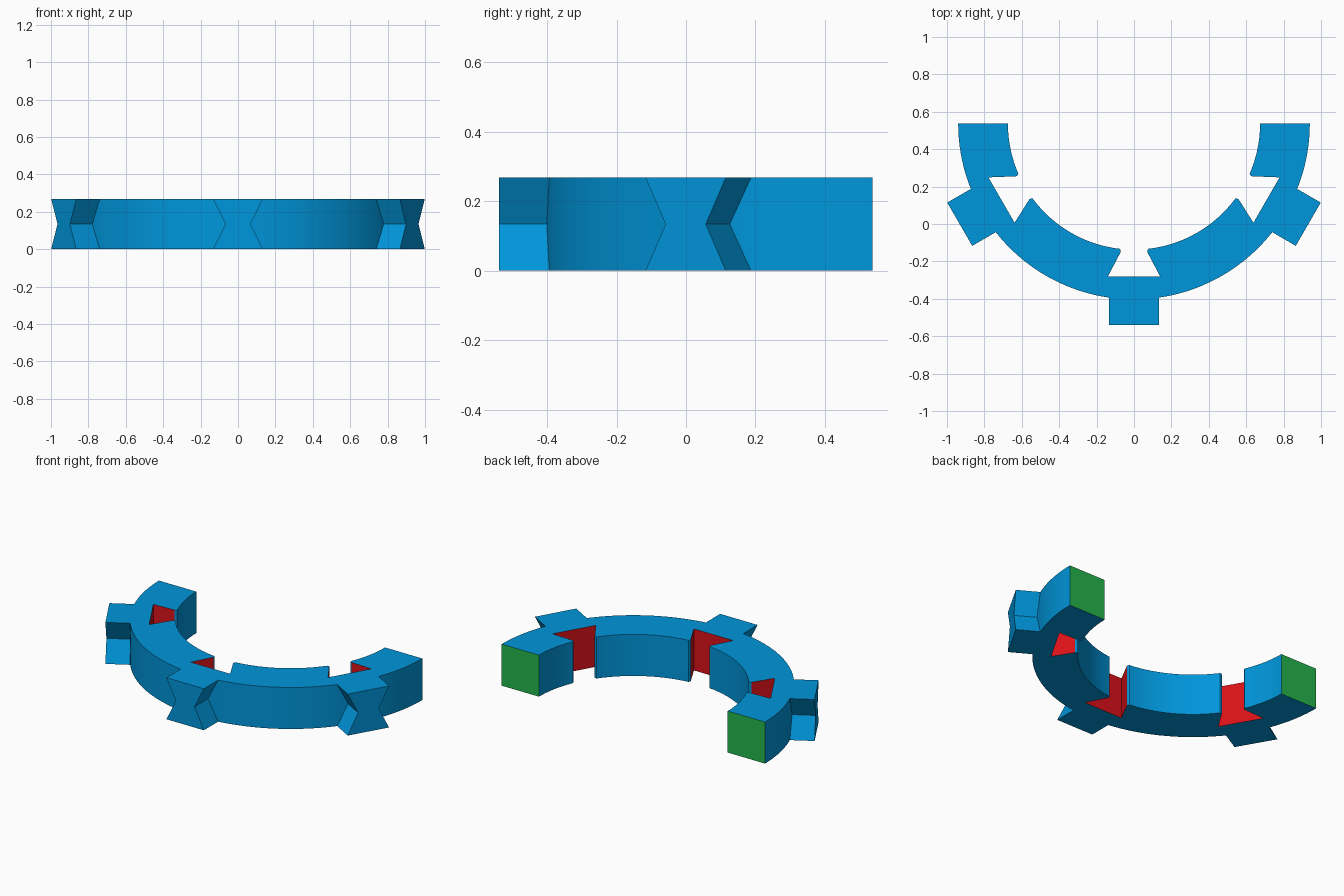
import bpy, bmesh, math

if "Cube" in bpy.data.objects:
    bpy.data.objects.remove(bpy.data.objects["Cube"])

H = 0.268                     # height
R_OUT, R_IN, R_TAB = 0.94, 0.674, 1.076
CY = 0.537                    # arc centre on y
JOINTS = (210, 270, 330)      # joint directions in degrees


def material(name, rgb):
    m = bpy.data.materials.new(name)
    m.diffuse_color = (*rgb, 1)
    m.use_nodes = True
    m.node_tree.nodes["Principled BSDF"].inputs["Base Color"].default_value = m.diffuse_color
    return m


BLUE = material("blue", (0.0, 0.305, 0.71))
RED = material("red", (0.70, 0.006, 0.01))
GREEN = material("green", (0.018, 0.46, 0.07))


def place(angle, r, u=0.0):
    """Point at radius r along the angle, shifted u sideways."""
    a = math.radians(angle)
    return (r * math.cos(a) - u * math.sin(a),
            CY + r * math.sin(a) + u * math.cos(a))


def finish(name, bm, mats):
    bmesh.ops.recalc_face_normals(bm, faces=bm.faces)
    me = bpy.data.meshes.new(name)
    bm.to_mesh(me)
    bm.free()
    ob = bpy.data.objects.new(name, me)
    bpy.context.collection.objects.link(ob)
    for m in mats:
        me.materials.append(m)
    bpy.ops.object.select_all(action='DESELECT')
    ob.select_set(True)
    bpy.context.view_layer.objects.active = ob
    bpy.ops.object.shade_smooth_by_angle(angle=math.radians(20))
    return ob


# Half ring outline: (point, material index of the wall that starts there)
N = 72
outline = [(place(180 + 180 * i / N, R_OUT), 0) for i in range(N)]
outline.append((place(360, R_OUT), 2))                # first end wall

# Half dovetail (u, r): blue chamfered mouth, then red walls
SLOT = [(0.071, 0.679), (0.071, 0.687), (0.14, 0.818)]
gap = math.degrees(math.asin(0.076 / R_IN))
start = 360
for j in reversed(JOINTS):
    stop, n = j + gap, 16
    outline += [(place(start + (stop - start) * i / n, R_IN), 0) for i in range(n + 1)]
    outline += [(place(j, r, u), m) for (u, r), m in zip(SLOT, (0, 1, 1))]
    outline += [(place(j, r, -u), m) for (u, r), m in zip(SLOT[::-1], (1, 0, 0))]
    start = j - gap
outline += [(place(start + (180 - start) * i / 16, R_IN), 0) for i in range(16)]
outline.append((place(180, R_IN), 2))                 # second end wall

bm = bmesh.new()
low = [bm.verts.new((*p, 0)) for p, _ in outline]
top = [bm.verts.new((*p, H)) for p, _ in outline]
bm.faces.new(low[::-1])
bm.faces.new(top)
for i, (_, mat) in enumerate(outline):
    k = (i + 1) % len(outline)
    bm.faces.new((low[i], low[k], top[k], top[i])).material_index = mat
finish("half_ring", bm, (BLUE, RED, GREEN))

# Outer tabs: waisted at mid height
W = 0.1335
SECTION = [(-W, 0), (W, 0), (W / 2, H / 2), (W, H), (-W, H), (-W / 2, H / 2)]
for n, j in enumerate(JOINTS):
    bm = bmesh.new()
    root = [bm.verts.new((*place(j, math.sqrt(R_OUT**2 - u * u) - 0.002, u), z)) for u, z in SECTION]
    tip = [bm.verts.new((*place(j, R_TAB, u), z)) for u, z in SECTION]
    for i in range(6):
        k = (i + 1) % 6
        bm.faces.new((root[i], root[k], tip[k], tip[i]))
    for ring in (root, tip):          # each end as two trapezoids
        bm.faces.new((ring[0], ring[1], ring[2], ring[5]))
        bm.faces.new((ring[5], ring[2], ring[3], ring[4]))
    finish(f"tab_{n + 1}", bm, (BLUE,))
